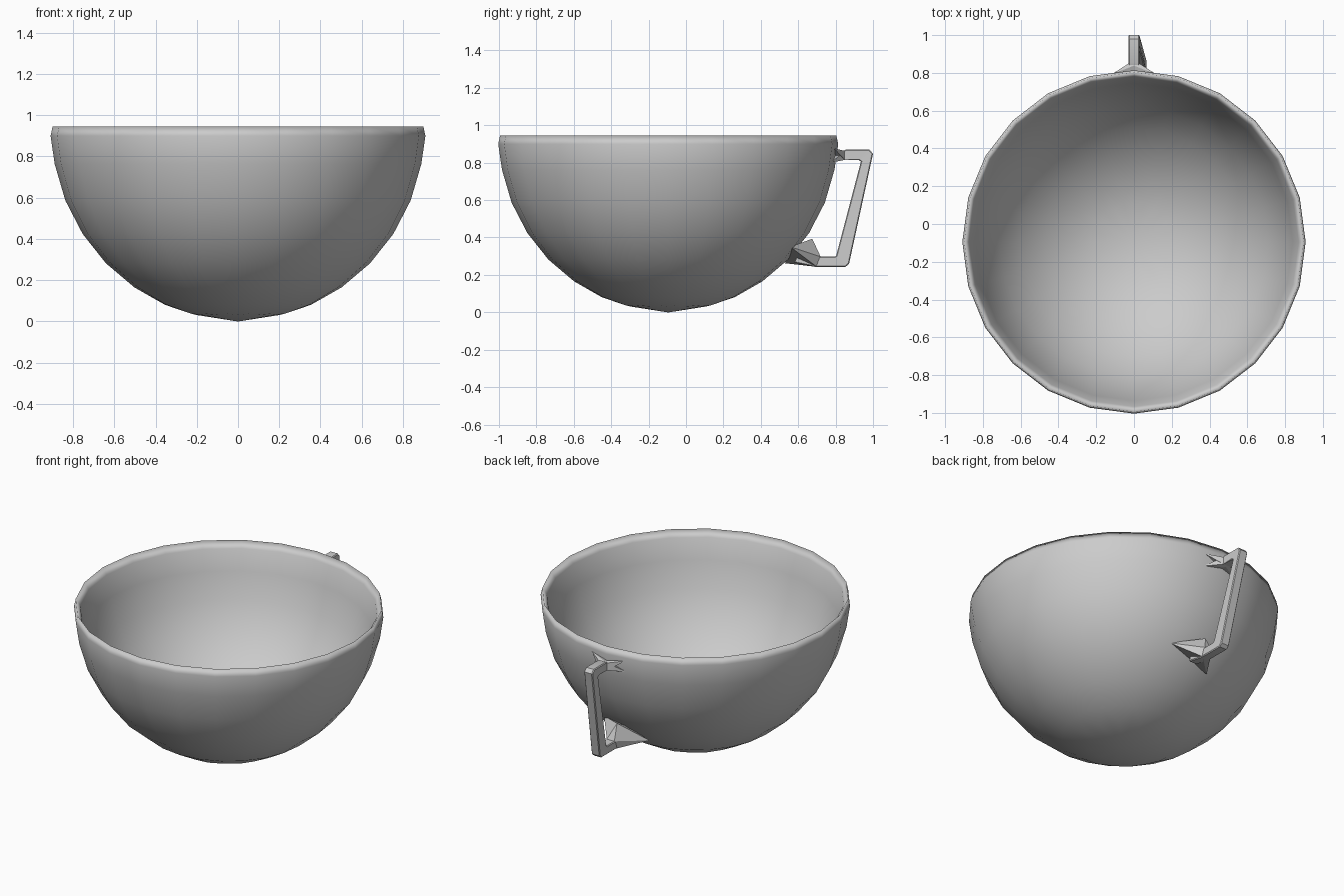
import bpy, bmesh, math

if "Cube" in bpy.data.objects:
    bpy.data.objects.remove(bpy.data.objects["Cube"])

CY = -0.095                     # bowl axis in y
RADIUS, WALL = 0.956, 0.052     # control sphere radius and wall thickness
RIM_Z = 0.945
SEGS, RINGS = 12, 4

grey = bpy.data.materials.new("grey_ceramic")
grey.diffuse_color = (0.6, 0.6, 0.6, 1)
grey.use_nodes = True
grey.node_tree.nodes["Principled BSDF"].inputs["Base Color"].default_value = grey.diffuse_color


def finish(bm, name, angle):
    bmesh.ops.recalc_face_normals(bm, faces=bm.faces)
    me = bpy.data.meshes.new(name)
    bm.to_mesh(me)
    bm.free()
    me.materials.append(grey)
    ob = bpy.data.objects.new(name, me)
    bpy.context.collection.objects.link(ob)
    bpy.ops.object.select_all(action='DESELECT')
    ob.select_set(True)
    bpy.context.view_layer.objects.active = ob
    bpy.ops.object.shade_smooth_by_angle(angle=math.radians(angle))
    return ob


# Bowl: two nested half spheres joined at the rim, subdivided once
outer = [(RADIUS, k * math.pi / 2 / RINGS) for k in range(RINGS + 1)]
inner = [(RADIUS - WALL, a) for _, a in reversed(outer)]
bm = bmesh.new()
rings = []
for rad, a in outer + inner:
    r, z = rad * math.sin(a), RIM_Z - rad * math.cos(a)
    n = SEGS if a else 1
    rings.append([bm.verts.new((r * math.sin(2 * math.pi * i / n),
                                CY + r * math.cos(2 * math.pi * i / n), z)) for i in range(n)])
for a, b in zip(rings, rings[1:]):
    for i in range(SEGS):
        j = (i + 1) % SEGS
        quad = [a[i % len(a)], a[j % len(a)], b[j % len(b)], b[i % len(b)]]
        bm.faces.new(list(dict.fromkeys(quad)))
bowl = finish(bm, "bowl", 180)
sub = bowl.modifiers.new("subdivision", 'SUBSURF')
sub.levels = sub.render_levels = 1
sub.use_limit_surface = False

# Handle: four-sided bar, each station is x centre, outer (y, z), inner (y, z)
stations = [(0, (0.82, 0.855), (0.82, 0.815)), (0, (0.855, 0.87), (0.855, 0.815)),
            (0, (0.98, 0.87), (0.925, 0.813)), (0, (1.0, 0.848), (0.935, 0.805)),
            (0.035, (0.872, 0.26), (0.803, 0.303)), (0.035, (0.853, 0.243), (0.795, 0.297)),
            (0.035, (0.69, 0.243), (0.71, 0.297)), (0.035, (0.58, 0.265), (0.60, 0.31))]
HALF = 0.03
bm = bmesh.new()
rings = []
for x, (oy, oz), (iy, iz) in stations:
    rings.append([bm.verts.new(p) for p in ((x - HALF, oy, oz), (x + HALF, oy, oz),
                                            (x + HALF, iy, iz), (x - HALF, iy, iz))])
for a, b in zip(rings, rings[1:]):
    for i in range(4):
        j = (i + 1) % 4
        bm.faces.new((a[i], a[j], b[j], b[i]))
bm.faces.new(rings[0])
bm.faces.new(rings[-1])
# narrow chamfer on the long edges
long_edges = [bm.edges.get((a[i], b[i])) for a, b in zip(rings, rings[1:]) for i in range(4)]
bmesh.ops.bevel(bm, geom=long_edges, offset=0.005, segments=1, affect='EDGES')
finish(bm, "handle", 30)


def hull(name, points):
    bm = bmesh.new()
    for p in points:
        bm.verts.new(p)
    bmesh.ops.convex_hull(bm, input=bm.verts)
    loose = [v for v in bm.verts if not v.link_faces]
    bmesh.ops.delete(bm, geom=loose, context='VERTS')
    return finish(bm, name, 20)


# Upper joint: four pointed arms spreading onto the bowl
neck = [(x, 0.85, z) for x in (-0.028, 0.028) for z in (0.815, 0.862)]
for side, s in (("left", -1), ("right", 1)):
    for level, z, y in (("high", 0.878, 0.79), ("low", 0.80, 0.775)):
        root = [(0, 0.78, 0.82), (0, 0.79, 0.85)]
        hull(f"upper_joint_{side}_{level}", neck + root + [(s * 0.122, y, z)])

# Lower joint: a wide web on the bowl and a raised spike with two flanks
neck = [(x, y, z) for x in (0.008, 0.062) for y, z in ((0.70, 0.243), (0.72, 0.297))]
right_tip, left_tip, spike = (0.195, 0.558, 0.35), (-0.11, 0.53, 0.262), (0.02, 0.675, 0.393)
root = [(0.03, 0.57, 0.30)]
hull("lower_joint_web", neck + root + [right_tip, left_tip])
hull("lower_joint_right_flank", neck[1::2] + root + [(0.02, 0.58, 0.34), spike, right_tip])
hull("lower_joint_left_flank", neck[1::2] + root + [(0.02, 0.58, 0.34), spike, left_tip])
